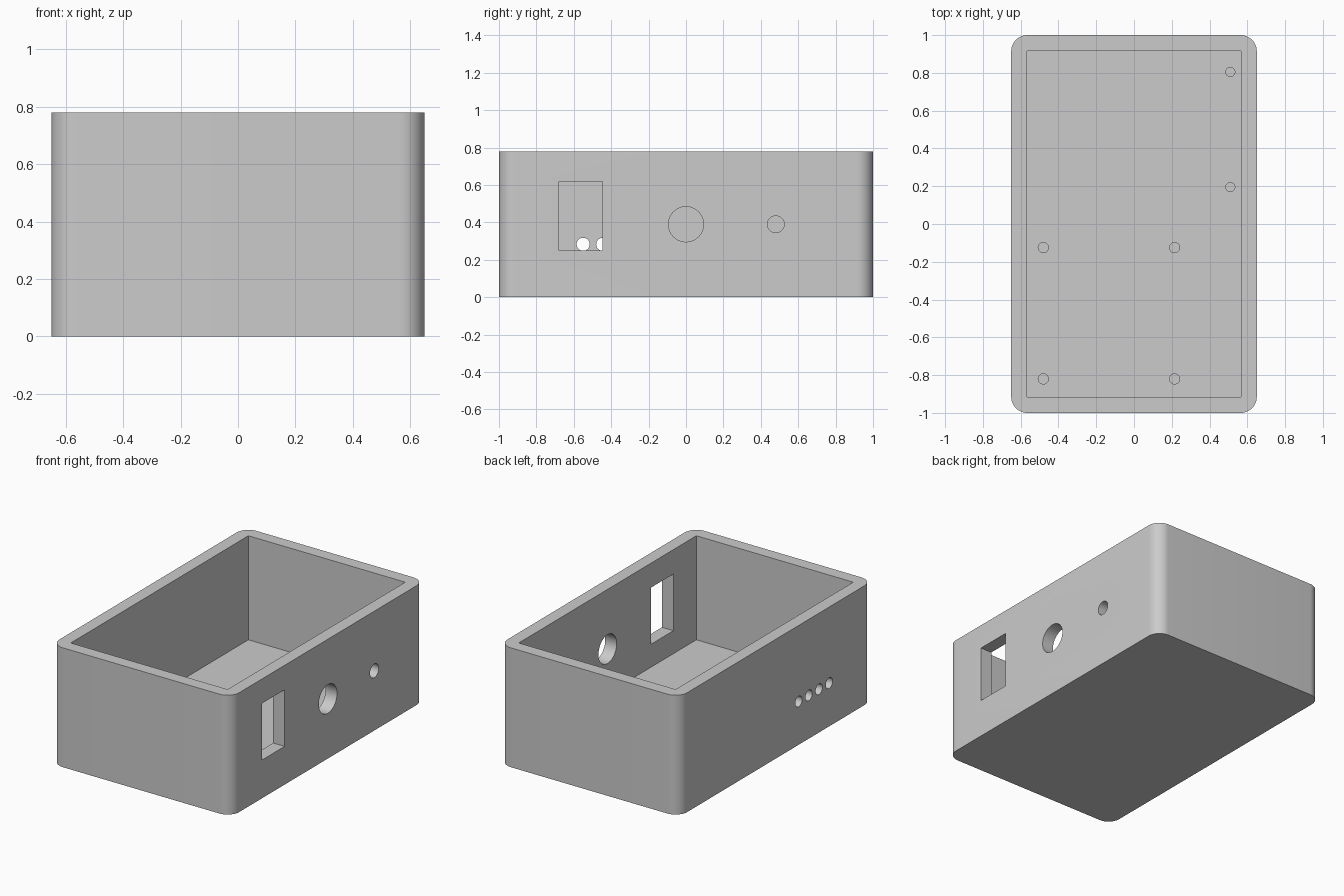
import bpy
import bmesh
from math import pi
from mathutils import Matrix, Vector

default = bpy.data.objects.get("Cube")
if default:
    bpy.data.objects.remove(default, do_unlink=True)

WIDTH, LENGTH, HEIGHT = 1.3, 2.0, 0.78
WALL, FLOOR, CORNER = 0.083, 0.10, 0.085

grey = bpy.data.materials.new("plain_grey")
grey.use_nodes = True
grey.diffuse_color = (0.6, 0.6, 0.6, 1)
grey.node_tree.nodes["Principled BSDF"].inputs["Base Color"].default_value = (0.6, 0.6, 0.6, 1)


def finish(name, bm):
    mesh = bpy.data.meshes.new(name)
    bm.to_mesh(mesh)
    bm.free()
    mesh.materials.append(grey)
    obj = bpy.data.objects.new(name, mesh)
    bpy.context.collection.objects.link(obj)
    return obj


def box(name, low, high, radius=0):
    """Box between two corners, with optional rounded vertical edges."""
    low, high = Vector(low), Vector(high)
    bm = bmesh.new()
    bmesh.ops.create_cube(bm, size=1, matrix=Matrix.Translation((low + high) / 2)
                          @ Matrix.Diagonal((*(high - low), 1)))
    if radius:
        upright = [e for e in bm.edges
                   if abs(e.verts[0].co.z - e.verts[1].co.z) > 0.1]
        bmesh.ops.bevel(bm, geom=upright, offset=radius, segments=12,
                        profile=0.5, affect='EDGES')
    return finish(name, bm)


def cylinder(name, centre, radius, depth, axis='Z'):
    turn = Matrix.Rotation(pi / 2, 4, 'Y') if axis == 'X' else Matrix()
    bm = bmesh.new()
    bmesh.ops.create_cone(bm, cap_ends=True, segments=48, radius1=radius,
                          radius2=radius, depth=depth,
                          matrix=Matrix.Translation(centre) @ turn)
    return finish(name, bm)


def cut(body, cutter):
    mod = body.modifiers.new(cutter.name, 'BOOLEAN')
    mod.operation, mod.solver, mod.object = 'DIFFERENCE', 'EXACT', cutter
    bpy.context.view_layer.objects.active = body
    bpy.ops.object.modifier_apply(modifier=mod.name)
    bpy.data.objects.remove(cutter, do_unlink=True)


# Open-topped case with rounded outer corners
hx, hy = WIDTH / 2, LENGTH / 2
case = box("open_case", (-hx, -hy, 0), (hx, hy, HEIGHT), CORNER)
cut(case, box("cavity", (WALL - hx, WALL - hy, FLOOR), (hx - WALL, hy - WALL, 1)))

# Openings in the left wall: socket window, large round hole, small round hole
cut(case, box("socket_window", (hx - 0.15, -0.68, 0.25), (hx + 0.1, -0.447, 0.62)))
for y, radius in ((0, 0.094), (0.48, 0.045)):
    cut(case, cylinder("port_hole", (hx, y, HEIGHT / 2), radius, 0.3, 'X'))

# Row of four cable holes in the right wall
for i in range(4):
    cut(case, cylinder("cable_hole", (-hx, -0.55 + i * 0.105, 0.283), 0.035, 0.3, 'X'))

# Blind screw holes in the floor
screws = [(x, y, 0.027) for x in (-0.48, 0.215) for y in (-0.82, -0.125)]
screws += [(0.51, y, 0.024) for y in (0.195, 0.805)]
for x, y, radius in screws:
    cut(case, cylinder("screw_hole", (x, y, FLOOR), radius, 0.1))

# Smooth corners and hole walls, crisp edges
bpy.ops.object.select_all(action='DESELECT')
case.select_set(True)
bpy.context.view_layer.objects.active = case
bpy.ops.object.shade_smooth_by_angle(angle=pi / 6)
